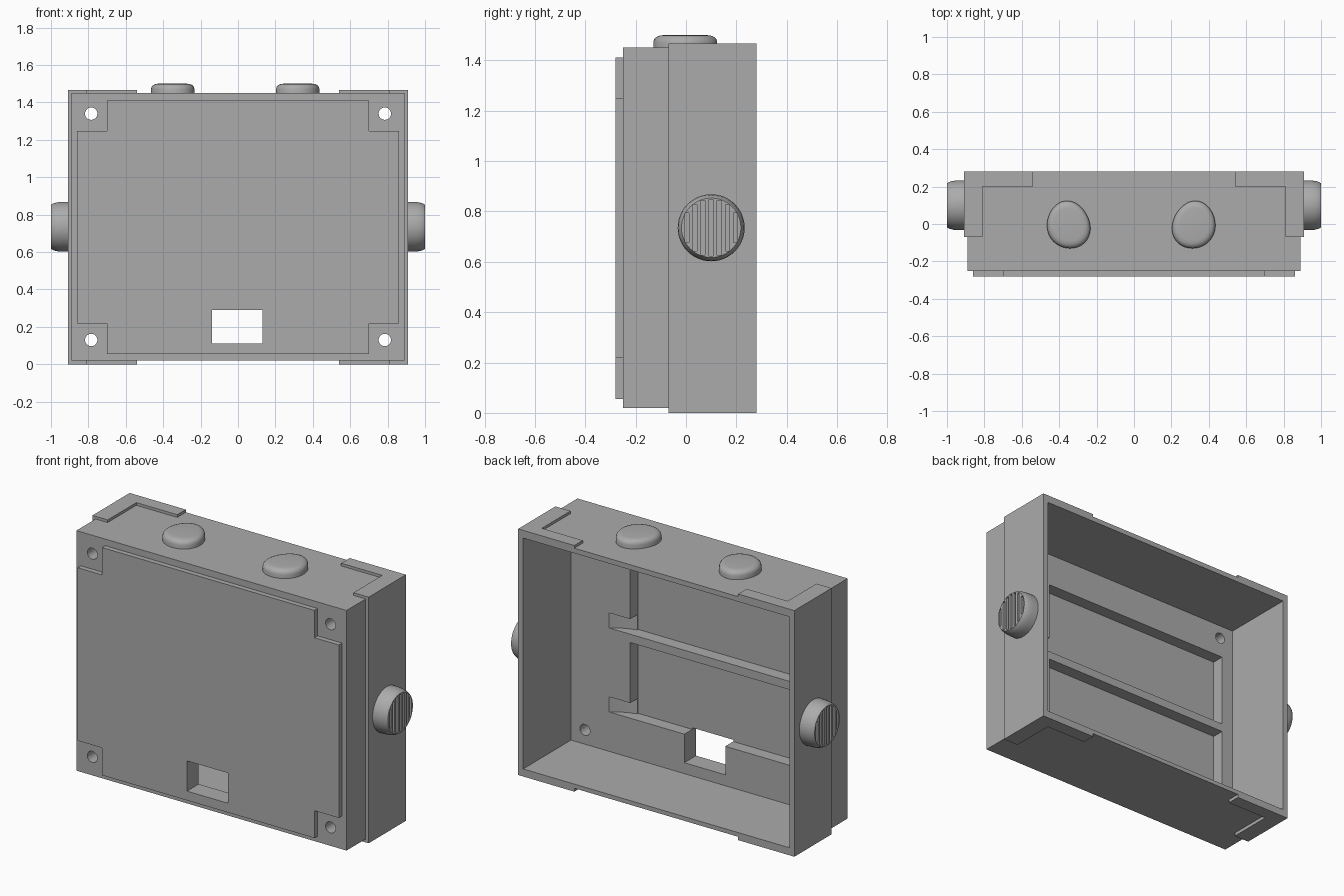
import bpy, bmesh, math
from mathutils import Vector

cube = bpy.data.objects.get("Cube")
if cube:
    bpy.data.objects.remove(cube, do_unlink=True)

grey = bpy.data.materials.new("plain_grey")
grey.use_nodes = True
COLOUR = (0.41, 0.41, 0.41, 1)
grey.diffuse_color = COLOUR
grey.node_tree.nodes["Principled BSDF"].inputs["Base Color"].default_value = COLOUR


def loft(name, rings, smooth=False):
    """Solid through a stack of matching closed rings."""
    bm = bmesh.new()
    loops = [[bm.verts.new(p) for p in ring] for ring in rings]
    n = len(loops[0])
    for low, high in zip(loops, loops[1:]):
        for i in range(n):
            j = (i + 1) % n
            bm.faces.new((low[i], low[j], high[j], high[i]))
    bm.faces.new(loops[0])
    bm.faces.new(loops[-1])
    bmesh.ops.recalc_face_normals(bm, faces=bm.faces)
    mesh = bpy.data.meshes.new(name)
    bm.to_mesh(mesh)
    bm.free()
    mesh.materials.append(grey)
    obj = bpy.data.objects.new(name, mesh)
    bpy.context.collection.objects.link(obj)
    if smooth:
        shade(obj)
    return obj


def shade(obj):
    bpy.ops.object.select_all(action='DESELECT')
    obj.select_set(True)
    bpy.context.view_layer.objects.active = obj
    bpy.ops.object.shade_smooth_by_angle(angle=math.radians(35))


def prism(name, points, axis, start, end):
    """Extrude a flat outline along one axis."""
    place = {'X': lambda a, b, t: Vector((t, a, b)),
             'Y': lambda a, b, t: Vector((a, t, b)),
             'Z': lambda a, b, t: Vector((a, b, t))}[axis]
    return loft(name, [[place(a, b, t) for a, b in points] for t in (start, end)])


def box(name, x, y, z):
    return prism(name, [(x[0], y[0]), (x[1], y[0]), (x[1], y[1]), (x[0], y[1])], 'Z', *z)


def circle(a, b, r, n):
    return [(a + r * math.cos(2 * math.pi * i / n), b + r * math.sin(2 * math.pi * i / n))
            for i in range(n)]


def cut(obj, cutters):
    """Subtract each cutter, bake the result and drop the cutters."""
    for c in cutters:
        c.hide_render = True
        mod = obj.modifiers.new("cut", 'BOOLEAN')
        mod.operation = 'DIFFERENCE'
        mod.solver = 'EXACT'
        mod.object = c
    graph = bpy.context.evaluated_depsgraph_get()
    mesh = bpy.data.meshes.new_from_object(obj.evaluated_get(graph))
    obj.modifiers.clear()
    obj.data = mesh
    for c in cutters:
        bpy.data.objects.remove(c, do_unlink=True)


def through_cutters():
    """Display window and the four screw holes."""
    cutters = [box("window_cutter", (-0.14, 0.13), (-0.4, -0.1), (0.11, 0.29))]
    for x in (-0.785, 0.785):
        for z in (0.13, 1.34):
            cutters.append(prism("screw_cutter", circle(x, z, 0.033, 32), 'Y', -0.4, -0.1))
    return cutters


# Open-backed housing with two inner pockets, each with a curved cable ramp
INNER, POCKET = -0.17, -0.245
housing = box("housing", (-0.89, 0.89), (-0.25, 0.28), (0.02, 1.45))
cutters = [box("cavity_cutter", (-0.877, 0.877), (INNER, 0.4), (0.045, 1.42))]
for bottom, top in ((0.28, 0.73), (0.78, 1.22)):
    cutters.append(box("pocket_cutter", (-0.8, 0.487), (POCKET, -0.1), (bottom, top)))
    ramp = [(0.3, POCKET), (0.42, POCKET), (0.487, -0.237), (0.54, -0.22),
            (0.59, -0.197), (0.627, INNER), (0.627, -0.1), (0.3, -0.1)]
    cutters.append(prism("ramp_cutter", ramp, 'Z', bottom, bottom + 0.09))
cut(housing, cutters + through_cutters())
shade(housing)

# Raised front panel with notched corners
quarter = [(0.86, 0.515), (0.7, 0.515), (0.7, 0.678)]
outline = []
for sx, sz in ((1, 1), (-1, 1), (-1, -1), (1, -1)):
    corner = quarter if sx * sz > 0 else quarter[::-1]
    outline += [(sx * a, 0.733 + sz * b) for a, b in corner]
panel = prism("front_panel", outline, 'Y', -0.28, -0.25)
cut(panel, through_cutters())
shade(panel)

for side, s in (("right", -1), ("left", 1)):
    # Side plates and the L-shaped tabs that wrap over top and bottom
    box(side + "_side_plate", sorted((s * 0.877, s * 0.91)), (-0.07, 0.28), (0, 1.466))
    tab = [(0.91, -0.07), (0.91, 0.28), (0.54, 0.28), (0.54, 0.2), (0.81, 0.2), (0.81, -0.07)]
    tab = [(s * x, y) for x, y in tab]
    prism(side + "_top_tab", tab, 'Z', 1.45, 1.466)
    prism(side + "_bottom_tab", tab, 'Z', 0, 0.02)

    # Round side button with vertical grip grooves
    profile = [(0.9, 0.133), (0.945, 0.133), (0.97, 0.13), (0.988, 0.125), (1.0, 0.118)]
    button = loft(side + "_side_button",
                  [[Vector((s * x, a, b)) for a, b in circle(0.1, 0.735, r, 48)]
                   for x, r in profile])
    grooves = []
    for i in range(7):
        y = 0.1 + (i - 3) * 0.032
        half = math.sqrt(0.112 ** 2 - (y - 0.1) ** 2)
        grooves.append(box("groove_cutter", sorted((s * 0.975, s * 1.05)),
                           (y - 0.008, y + 0.008), (0.735 - half, 0.735 + half)))
    cut(button, grooves)
    shade(button)

    # Soft egg-shaped button on top
    rings = []
    for z, scale in ((1.44, 1), (1.472, 1), (1.484, 0.97), (1.493, 0.9), (1.498, 0.8), (1.5, 0.68)):
        ring = []
        for i in range(48):
            t = 2 * math.pi * i / 48
            lean = 0.008 * s * math.sin(t)
            ring.append(Vector((s * 0.335 - 0.015 * (s > 0) - 0.015 * (s < 0)
                                + scale * (0.115 * math.cos(t) * (1 - 0.1 * math.sin(t)) + lean),
                                -0.003 + scale * 0.127 * math.sin(t), z)))
        rings.append(ring)
    loft(side + "_top_button", rings, smooth=True)
